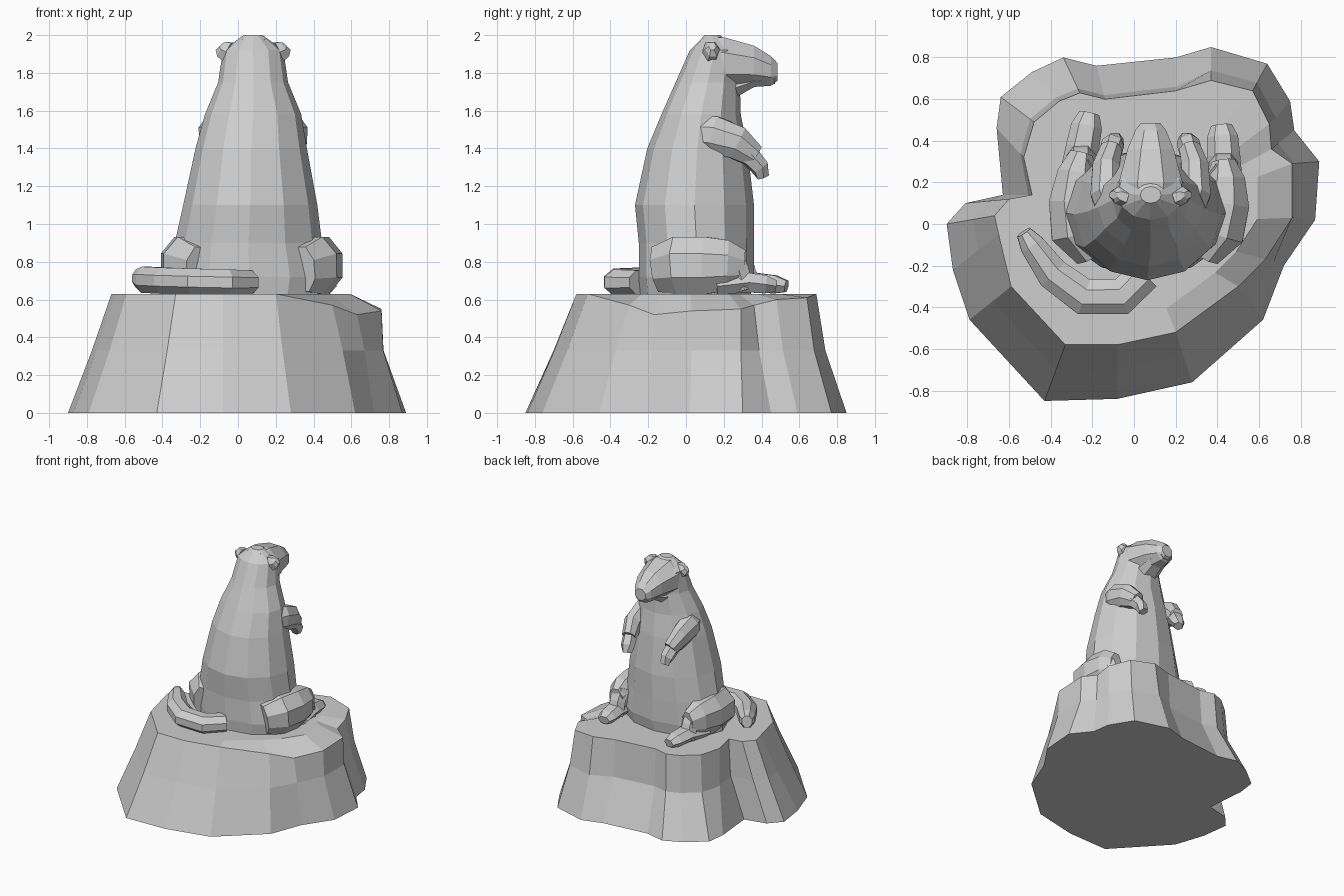
import bpy, bmesh, math
from mathutils import Vector

old = bpy.data.objects.get("Cube")
if old:
    bpy.data.objects.remove(old, do_unlink=True)

# One stone colour for the whole statue
stone = bpy.data.materials.new("grey_stone")
stone.use_nodes = True
grey = (0.62, 0.62, 0.62, 1.0)
stone.diffuse_color = grey
for node in stone.node_tree.nodes:
    if node.type == "BSDF_PRINCIPLED":
        node.inputs["Base Color"].default_value = grey


def skin(name, rings):
    """Join matching rings of points with quads and cap both ends."""
    bm = bmesh.new()
    loops = [[bm.verts.new(point) for point in ring] for ring in rings]
    count = len(loops[0])
    for low, high in zip(loops, loops[1:]):
        for i in range(count):
            j = (i + 1) % count
            bm.faces.new((low[i], low[j], high[j], high[i]))
    bm.faces.new(loops[0][::-1])
    bm.faces.new(loops[-1])
    bmesh.ops.recalc_face_normals(bm, faces=bm.faces)
    mesh = bpy.data.meshes.new(name)
    bm.to_mesh(mesh)
    bm.free()
    mesh.materials.append(stone)
    obj = bpy.data.objects.new(name, mesh)
    bpy.context.collection.objects.link(obj)


def loft(name, stations, sides=8, axis=None, turn=0.0):
    """Stations are (x, y, z, half width, half height) along a path."""
    centres = [Vector(s[:3]) for s in stations]
    rings = []
    for i, (centre, station) in enumerate(zip(centres, stations)):
        width, height = station[3:]
        if axis:
            along = Vector(axis)
        else:
            before = centres[max(i - 1, 0)]
            after = centres[min(i + 1, len(centres) - 1)]
            along = (after - before).normalized()
        reference = Vector((0, 1, 0)) if abs(along.z) > 0.9 else Vector((0, 0, 1))
        side = along.cross(reference).normalized()
        up = side.cross(along)
        ring = []
        for k in range(sides):
            angle = math.tau * (k + turn) / sides
            ring.append(centre + side * width * math.cos(angle) + up * height * math.sin(angle))
        rings.append(ring)
    skin(name, rings)


# Rock: foot outline and rim outline, counter-clockwise
foot_outline = [
    (.89, .3), (.77, .45), (.75, .59), (.64, .77), (.37, .85), (.2, .8),
    (-.18, .76), (-.34, .8), (-.49, .73), (-.64, .61), (-.66, .46), (-.63, .14),
    (-.81, .1), (-.9, 0), (-.87, -.22), (-.79, -.46), (-.43, -.85), (-.08, -.84),
    (.28, -.76), (.62, -.46), (.72, -.2), (.87, .02)]
rim_outline = [
    (.76, .29, .55), (.66, .36, .57), (.65, .48, .6), (.57, .64, .61), (.37, .69, .63), (.2, .64, .63),
    (-.14, .6, .63), (-.26, .63, .63), (-.36, .59, .63), (-.48, .49, .63), (-.53, .32, .63), (-.49, .14, .63),
    (-.6, .12, .63), (-.67, .04, .63), (-.65, -.05, .63), (-.59, -.3, .63), (-.33, -.58, .63), (-.08, -.58, .63),
    (.2, -.52, .63), (.5, -.3, .57), (.63, -.17, .52), (.76, .03, .54)]
middle = []
for (fx, fy), (rx, ry, rz) in zip(foot_outline, rim_outline):
    if fx > 0.86:
        flare = 0.08
    elif fy < 0 or fx < -0.7:
        flare = 0.45
    else:
        flare = 0.3 if fx > 0.3 else 0.12
    middle.append((rx + (fx - rx) * flare, ry + (fy - ry) * flare, 0.33))
plateau = [(x * 0.78, y * 0.78, 0.63) for x, y, z in rim_outline]
skin("rock_base", [[(x, y, 0) for x, y in foot_outline], middle, rim_outline, plateau])

# Upright body, tapering to the crown
loft("body", [
    (.05, .05, .61, .42, .29),
    (.06, .055, .72, .43, .305),
    (.055, .055, .9, .39, .305),
    (.065, .045, 1.1, .355, .315),
    (.07, .06, 1.4, .295, .265),
    (.08, .08, 1.58, .255, .21),
    (.08, .115, 1.75, .185, .17),
    (.08, .15, 1.92, .16, .13),
    (.08, .14, 2.0, .05, .04)], sides=12, axis=(0, 0, 1))

# Head with deep blunt muzzle
loft("head", [
    (.08, .1, 1.86, .15, .13),
    (.08, .2, 1.85, .165, .15),
    (.08, .36, 1.835, .12, .118),
    (.08, .45, 1.81, .08, .085),
    (.08, .485, 1.805, .05, .05)], axis=(0, 1, 0), turn=0.5)
loft("chin", [
    (.08, .26, 1.72, .1, .06),
    (.08, .36, 1.755, .08, .035),
    (.08, .47, 1.765, .05, .028)], sides=6, axis=(0, 1, 0))

# Tail curling round the back
loft("tail", [
    (.05, -.24, .69, .09, .07),
    (-.06, -.35, .69, .095, .075),
    (-.24, -.35, .695, .095, .075),
    (-.39, -.24, .7, .085, .075),
    (-.49, -.1, .705, .065, .075),
    (-.53, -.04, .715, .04, .05)], turn=0.5)


def mirror_leg(stations):
    """Mirror a leg across the body, toes turned inward and further forward."""
    return [(.13 - x + .16 * max(y, 0), y + .12 * max(y, 0), z, w, h) for x, y, z, w, h in stations]


def mirror_upper(stations):
    return [(.16 - x, y, z, w, h) for x, y, z, w, h in stations]


# Legs: name -> (sides, turn, path)
legs = {
    "thigh": (8, .5, [(.34, -.15, .76, .08, .13), (.4, -.04, .78, .14, .165), (.43, .1, .78, .135, .165),
                      (.44, .22, .78, .1, .145), (.43, .3, .77, .06, .1)]),
    "shin": (6, 0, [(.43, .24, .85, .075, .055), (.43, .28, .76, .07, .06), (.43, .31, .65, .07, .06)]),
    "foot": (6, 0, [(.44, .16, .67, .085, .05), (.43, .33, .69, .08, .06), (.425, .42, .68, .075, .055),
                    (.42, .475, .67, .05, .035)])}
# Arms and ears: broad upper arm, bent forearm and hanging paw
uppers = {
    "arm": (8, .5, [(.25, .06, 1.48, .09, .1), (.29, .15, 1.47, .085, .11), (.295, .27, 1.43, .07, .095),
                    (.27, .36, 1.36, .055, .065)]),
    "paw": (6, 0, [(.28, .32, 1.38, .055, .06), (.26, .39, 1.3, .055, .05), (.25, .41, 1.25, .04, .035)]),
    "ear": (6, 0, [(.21, .13, 1.91, .045, .065), (.245, .14, 1.925, .04, .05), (.26, .14, 1.94, .02, .03)])}
for parts, mirror in ((legs, mirror_leg), (uppers, mirror_upper)):
    for part, (sides, turn, path) in parts.items():
        loft("left_" + part, path, sides=sides, turn=turn)
        loft("right_" + part, mirror(path), sides=sides, turn=turn)
